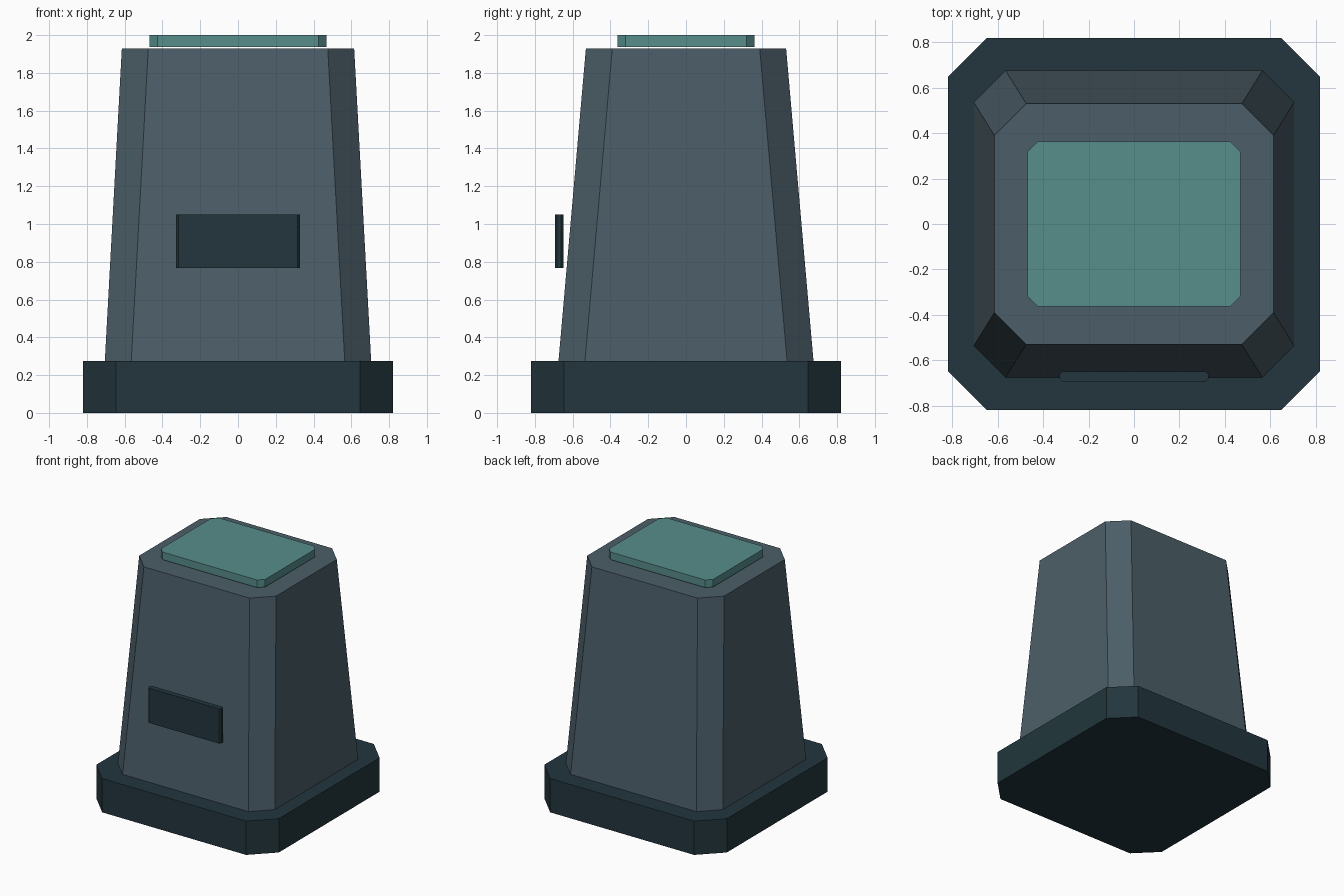
import bpy
import bmesh

if "Cube" in bpy.data.objects:
    bpy.data.objects.remove(bpy.data.objects["Cube"])


def material(name, rgb):
    """Flat material from sRGB bytes, stored as linear values."""
    mat = bpy.data.materials.new(name)
    lin = [((c / 255 + 0.055) / 1.055) ** 2.4 for c in rgb]
    mat.diffuse_color = (*lin, 1.0)
    mat.use_nodes = True
    mat.node_tree.nodes["Principled BSDF"].inputs["Base Color"].default_value = mat.diffuse_color
    return mat


def octagon(hx, hy, cut):
    """Rectangle outline with chamfered corners, counter-clockwise."""
    return [(hx, -hy + cut), (hx, hy - cut), (hx - cut, hy), (-hx + cut, hy),
            (-hx, hy - cut), (-hx, -hy + cut), (-hx + cut, -hy), (hx - cut, -hy)]


def chamfered_block(name, mat, z0, z1, bottom, top=None, y=0.0):
    """Loft between two chamfered rectangles (half x, half y, chamfer)."""
    bm = bmesh.new()
    low = [bm.verts.new((px, py + y, z0)) for px, py in octagon(*bottom)]
    high = [bm.verts.new((px, py + y, z1)) for px, py in octagon(*(top or bottom))]
    bm.faces.new(low[::-1])
    bm.faces.new(high)
    for i in range(8):
        j = (i + 1) % 8
        bm.faces.new((low[i], low[j], high[j], high[i]))
    mesh = bpy.data.meshes.new(name)
    bm.to_mesh(mesh)
    bm.free()
    mesh.materials.append(mat)
    obj = bpy.data.objects.new(name, mesh)
    bpy.context.collection.objects.link(obj)
    return obj


dark = material("dark slate", (34, 54, 61))
grey = material("blue grey", (76, 94, 104))
teal = material("muted teal", (87, 141, 139))

# Wide plinth
chamfered_block("base", dark, 0.0, 0.275, (0.82, 0.82, 0.173))
# Tapered pillar
chamfered_block("body", grey, 0.275, 1.93, (0.705, 0.675, 0.14), (0.615, 0.53, 0.14))
# Thin panel just above the pillar
chamfered_block("top_panel", teal, 1.938, 2.0, (0.468, 0.363, 0.043))
# Plate standing off the front face
chamfered_block("front_plate", dark, 0.768, 1.05, (0.327, 0.0225, 0.012), y=-0.672)
